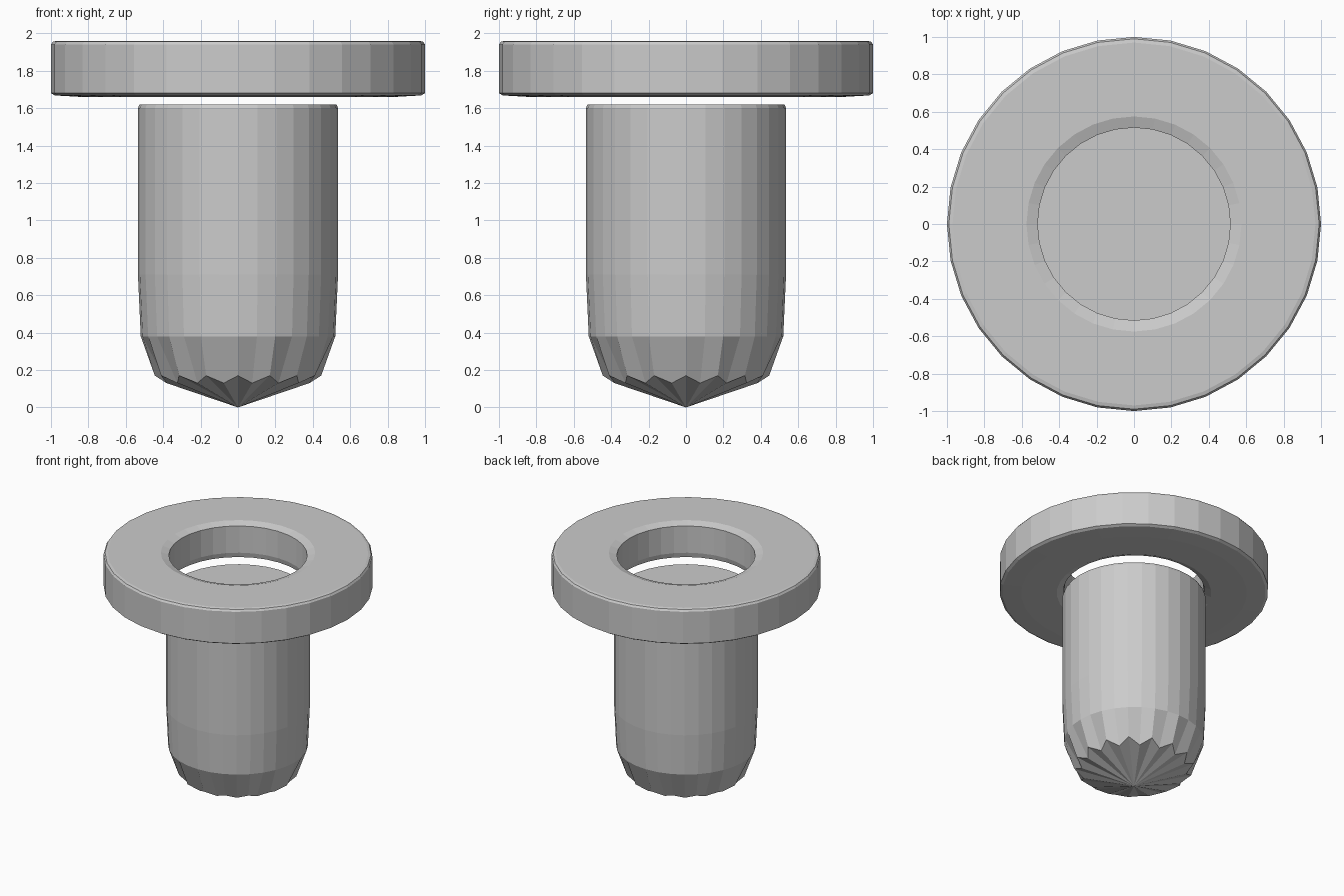
import bpy, bmesh
from math import sin, cos, tau

if "Cube" in bpy.data.objects:
    bpy.data.objects.remove(bpy.data.objects["Cube"])

SIDES = 32


def ring_points(bm, r, z, r_odd=None, z_odd=None):
    """One ring of vertices; odd vertices may take their own radius and height."""
    verts = []
    for i in range(SIDES):
        odd = i % 2 and r_odd is not None
        rr, zz = (r_odd, z_odd) if odd else (r, z)
        a = tau * i / SIDES
        verts.append(bm.verts.new((rr * cos(a), rr * sin(a), zz)))
    return verts


def bridge(bm, a, b):
    for i in range(SIDES):
        j = (i + 1) % SIDES
        bm.faces.new((a[i], a[j], b[j], b[i]))


def finish(bm, name):
    bmesh.ops.recalc_face_normals(bm, faces=bm.faces[:])
    mesh = bpy.data.meshes.new(name)
    bm.to_mesh(mesh)
    bm.free()
    bpy.context.collection.objects.link(bpy.data.objects.new(name, mesh))


# Plug body: scalloped conical tip, tapered shoulder, straight shaft, flat cap
bm = bmesh.new()
tip = bm.verts.new((0, 0, 0))
rings = [ring_points(bm, 0.445, 0.17, 0.39, 0.13)]
rings += [ring_points(bm, r, z) for r, z in
          [(0.52, 0.38), (0.535, 0.71), (0.535, 1.60), (0.527, 1.62)]]
for i in range(SIDES):
    bm.faces.new((tip, rings[0][(i + 1) % SIDES], rings[0][i]))
for a, b in zip(rings, rings[1:]):
    bridge(bm, a, b)
bm.faces.new(rings[-1])
finish(bm, "plug_body")

# Floating collar: closed profile with softened edges and a dished hole
bm = bmesh.new()
profile = [(0.515, 1.94), (0.575, 1.96), (0.97, 1.96), (0.99, 1.955),
           (1.0, 1.94), (1.0, 1.68), (0.98, 1.668), (0.84, 1.66),
           (0.575, 1.66), (0.525, 1.68), (0.515, 1.72)]
rings = [ring_points(bm, r, z) for r, z in profile]
for a, b in zip(rings, rings[1:] + rings[:1]):
    bridge(bm, a, b)
finish(bm, "collar")
